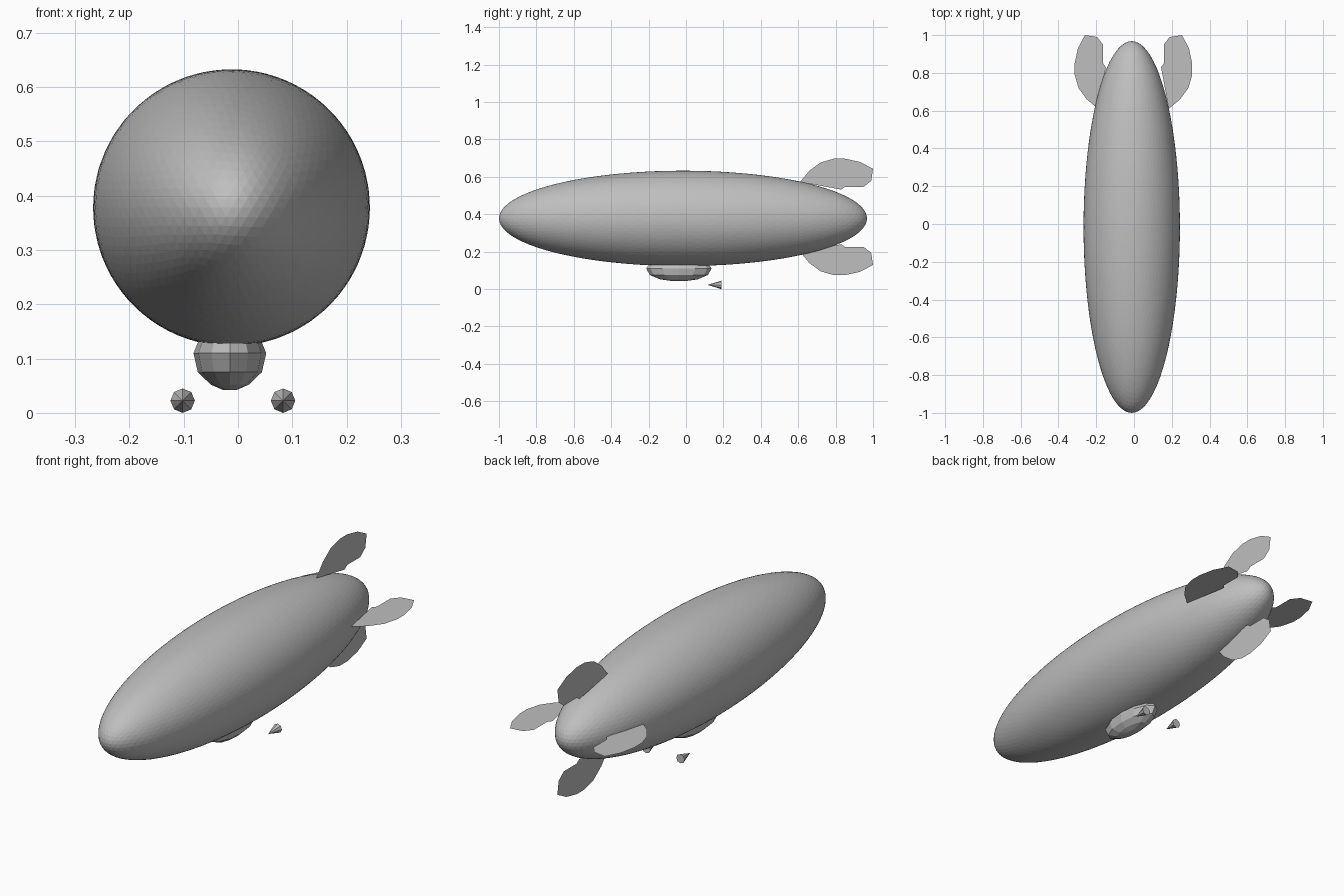
import bpy
import bmesh
from math import sin, cos, pi, radians
from mathutils import Matrix, Vector

cube = bpy.data.objects.get("Cube")
if cube:
    bpy.data.objects.remove(cube, do_unlink=True)

grey = bpy.data.materials.new("hull_grey")
grey.use_nodes = True
colour = (0.52, 0.52, 0.52, 1)
grey.diffuse_color = colour
grey.node_tree.nodes["Principled BSDF"].inputs["Base Color"].default_value = colour


def add_object(name, bm, matrix=None):
    """Turn a bmesh into a flat-shaded grey object."""
    if matrix:
        bm.transform(matrix)
    mesh = bpy.data.meshes.new(name)
    bm.to_mesh(mesh)
    bm.free()
    mesh.materials.append(grey)
    obj = bpy.data.objects.new(name, mesh)
    bpy.context.collection.objects.link(obj)
    return obj


# Gas envelope: long faceted ellipsoid
bm = bmesh.new()
bmesh.ops.create_icosphere(bm, subdivisions=5, radius=1)
add_object("envelope", bm, Matrix.Translation((-0.012, -0.016, 0.378))
           @ Matrix.Diagonal((0.255, 0.984, 0.255, 1)))

# Gondola: elliptical rings of (height, half width, half length)
rings = [(0.042, 0.012, 0.03), (0.052, 0.035, 0.1), (0.075, 0.059, 0.155),
         (0.11, 0.067, 0.175), (0.132, 0.058, 0.16)]
sides = 12
bm = bmesh.new()
loops = [[bm.verts.new((-0.015 + w * sin(2 * pi * i / sides),
                        -0.038 + l * cos(2 * pi * i / sides), z))
          for i in range(sides)] for z, w, l in rings]
for low, high in zip(loops, loops[1:]):
    for i in range(sides):
        j = (i + 1) % sides
        bm.faces.new((low[i], low[j], high[j], high[i]))
bm.faces.new(loops[0])
bm.faces.new(loops[-1])
bmesh.ops.recalc_face_normals(bm, faces=bm.faces)
add_object("gondola", bm)

# Engine cones, points facing forward
for name, x in (("right_engine_cone", -0.102), ("left_engine_cone", 0.083)):
    bm = bmesh.new()
    bmesh.ops.create_cone(bm, cap_ends=True, segments=8, radius1=0.0225,
                          radius2=0, depth=0.074)
    bmesh.ops.remove_doubles(bm, verts=bm.verts, dist=0.0001)
    add_object(name, bm, Matrix.Translation((x, 0.152, 0.0225))
               @ Matrix.Rotation(radians(90), 4, "X"))

# Tail fins: one paper-thin outline (y, distance from axis) turned four ways
outline = [(0.61, 0.187), (0.66, 0.247), (0.72, 0.291), (0.79, 0.311),
           (0.85, 0.311), (0.93, 0.294), (1.0, 0.257), (0.99, 0.192),
           (0.95, 0.161), (0.85, 0.161), (0.83, 0.146)]
fins = {"top_fin": Vector((0, 0, 1)), "bottom_fin": Vector((0, 0, -1)),
        "left_fin": Vector((1, 0, 0)), "right_fin": Vector((-1, 0, 0))}
for name, outward in fins.items():
    bm = bmesh.new()
    bm.faces.new([bm.verts.new(outward * r + Vector((-0.003, y, 0.386)))
                  for y, r in outline])
    add_object(name, bm)
